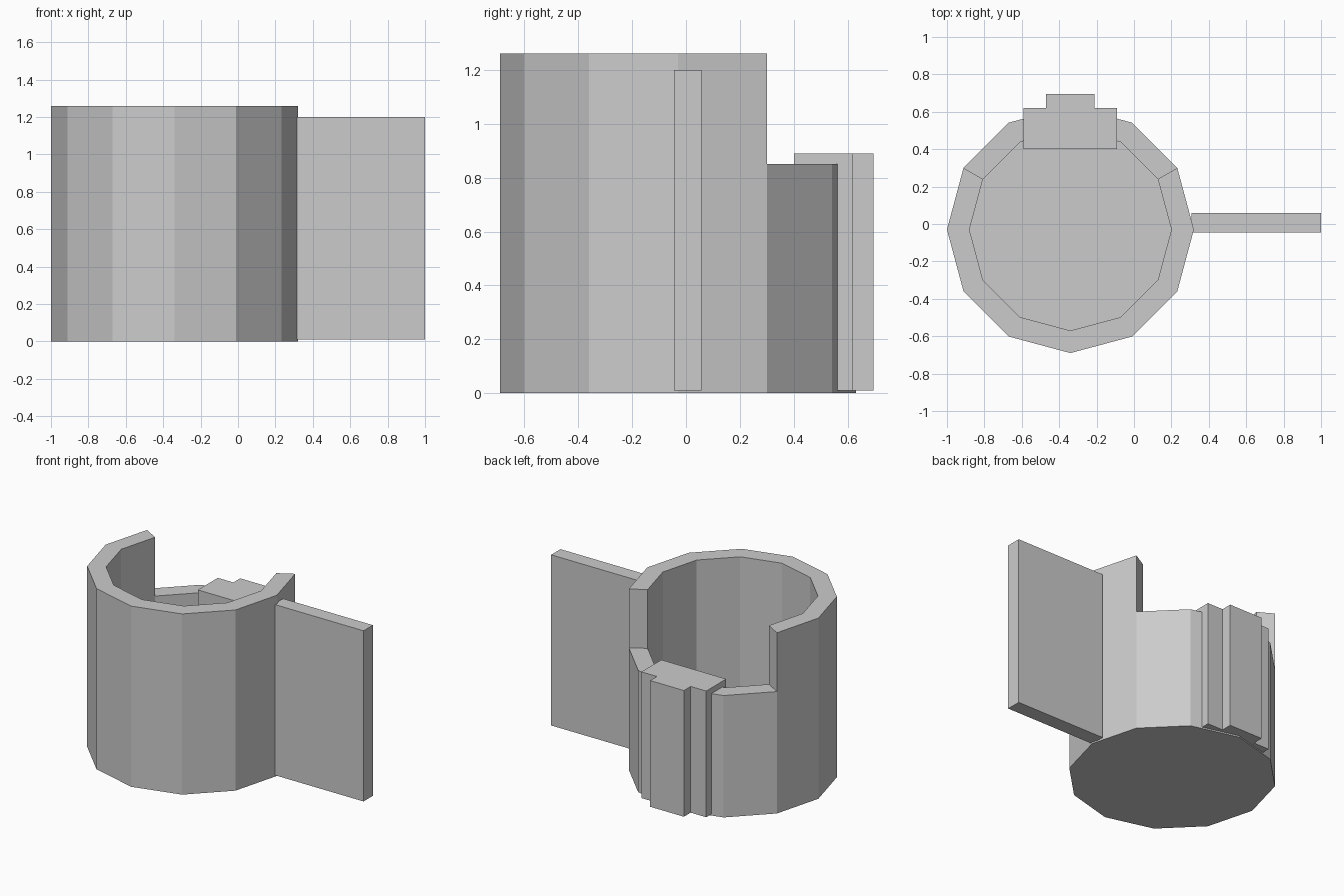
import bpy, bmesh, math

if "Cube" in bpy.data.objects:
    bpy.data.objects.remove(bpy.data.objects["Cube"])

CX, CY, N = -0.34, -0.03, 12          # cup axis and number of sides
R_OUT, R_IN = 0.66, 0.54
LOW, HIGH, FLOOR = 0.85, 1.26, 0.06


def finish(name, bm):
    bmesh.ops.recalc_face_normals(bm, faces=bm.faces[:])
    mesh = bpy.data.meshes.new(name)
    bm.to_mesh(mesh)
    bm.free()
    obj = bpy.data.objects.new(name, mesh)
    bpy.context.collection.objects.link(obj)
    return obj


def prism(name, profile, z0, z1):
    """Extrude a flat outline from z0 up to z1."""
    bm = bmesh.new()
    face = bm.faces.new([bm.verts.new((x, y, z0)) for x, y in profile])
    top = bmesh.ops.extrude_face_region(bm, geom=[face], use_keep_orig=True)["geom"]
    bmesh.ops.translate(bm, vec=(0, 0, z1 - z0),
                        verts=[v for v in top if isinstance(v, bmesh.types.BMVert)])
    return finish(name, bm)


def ring(bm, r, z):
    step = 2 * math.pi / N
    return [bm.verts.new((CX + r * math.cos(i * step), CY + r * math.sin(i * step), z))
            for i in range(N)]


# Twelve-sided cup: closed bottom, low wall all round
bm = bmesh.new()
loops = [ring(bm, R_OUT, 0), ring(bm, R_OUT, LOW), ring(bm, R_IN, LOW), ring(bm, R_IN, FLOOR)]
bm.faces.new(loops[0])
bm.faces.new(loops[3])
rim = []
for k in range(3):
    a, b = loops[k], loops[k + 1]
    for i in range(N):
        j = (i + 1) % N
        f = bm.faces.new((a[i], a[j], b[j], b[i]))
        if k == 1 and not 1 <= i <= 4:      # segments outside the rear notch
            rim.append(f)
bmesh.ops.recalc_face_normals(bm, faces=bm.faces[:])

# Raise the wall everywhere except the rear notch
raised = bmesh.ops.extrude_face_region(bm, geom=rim)["geom"]
bmesh.ops.translate(bm, vec=(0, 0, HIGH - LOW),
                    verts=[v for v in raised if isinstance(v, bmesh.types.BMVert)])
bmesh.ops.delete(bm, geom=[f for f in rim if f.is_valid], context='FACES_ONLY')
finish("cup_shell", bm)

# Stepped block set through the rear wall
half = [(0.25, 0.40), (0.25, 0.62), (0.13, 0.62), (0.13, 0.695)]
outline = [(CX + x, y) for x, y in half] + [(CX - x, y) for x, y in reversed(half)]
prism("rear_block", outline, 0.01, 0.89)

# Flat side plate
prism("side_plate", [(0.307, -0.045), (1.0, -0.045), (1.0, 0.058), (0.307, 0.058)], 0.01, 1.20)
